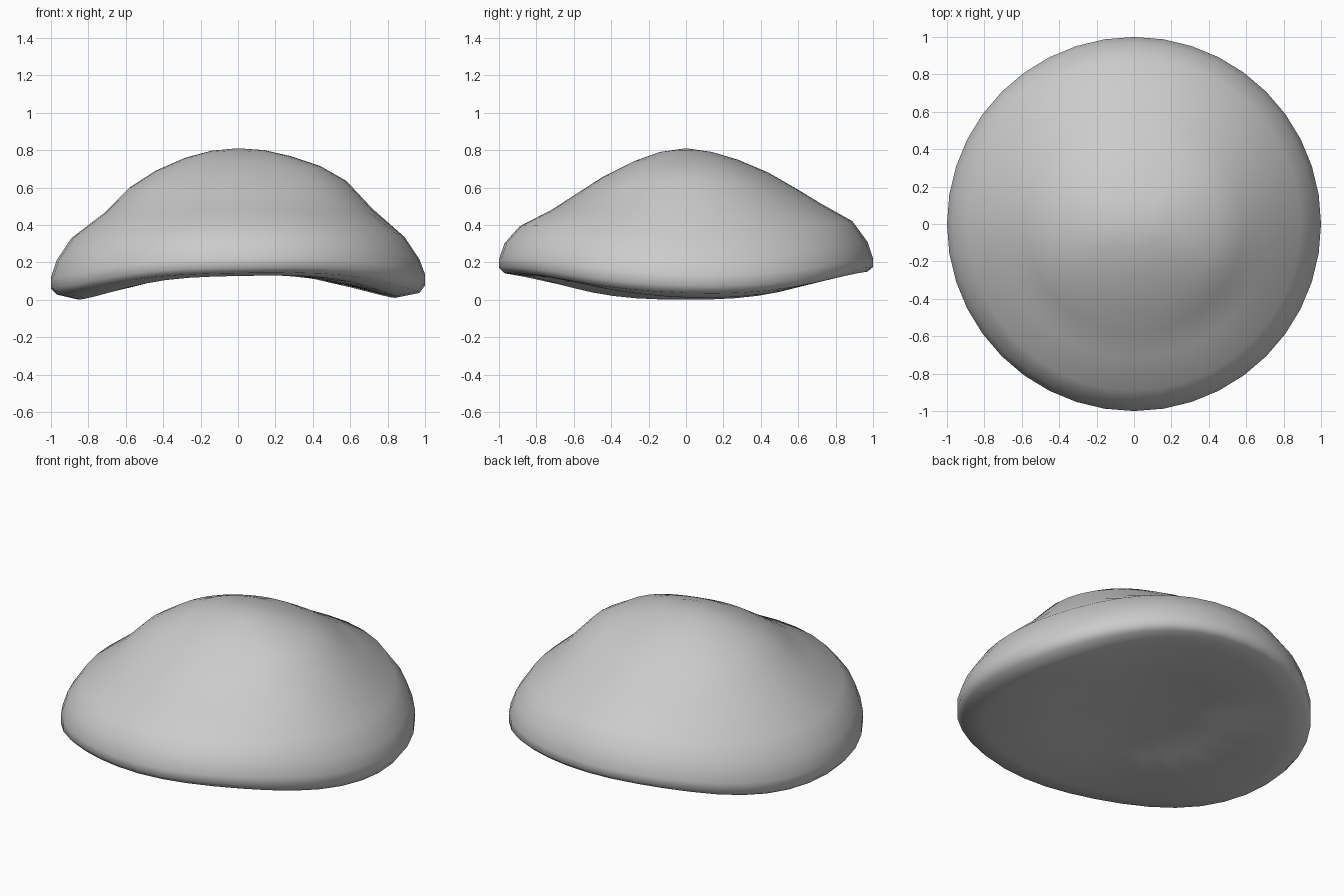
import bpy, bmesh, math

if "Cube" in bpy.data.objects:
    bpy.data.objects.remove(bpy.data.objects["Cube"])

SEG = 40
# Shared ring radii from just off the crown, over the rim, to the underside
R = [.14, .28, .44, .58, .72, .89, .97, 1, 1, .97, .85, .48]
# Ring heights along the right, back, left and front directions
RIGHT = [.80, .768, .715, .635, .485, .33, .21, .13, .07, .03, .006, .11]
BACK = [.79, .748, .68, .60, .515, .42, .31, .22, .175, .15, .135, .155]
LEFT = [.797, .76, .69, .60, .46, .33, .21, .12, .06, .028, 0, .11]
FRONT = [.79, .74, .66, .57, .48, .39, .30, .215, .17, .14, .125, .15]
# Groove between the dome and the rim, deepest on the diagonals
GROOVE = {3: .006, 4: .012}


def height(i, a):
    c, s = math.cos(a), math.sin(a)
    ew = RIGHT[i] if c > 0 else LEFT[i]
    ns = BACK[i] if s > 0 else FRONT[i]
    w = c * c
    w = .5 * w + .5 * w * w * (3 - 2 * w)          # slightly squared saddle blend
    z = ew * w + ns * (1 - w) - GROOVE.get(i, 0) * math.sin(2 * a) ** 2
    if 5 <= i <= 10:                               # rim lifts at the front right
        z += .03 * max(0, math.cos(a + math.radians(40))) ** 6
    return z


# Saddle-bent cap lofted from rings
bm = bmesh.new()
rings = []
for i, r in enumerate(R):
    ring = []
    for k in range(SEG):
        a = 2 * math.pi * k / SEG
        z = height(i, a)
        if i == len(R) - 1:          # gill folds around the hollow below
            z += .006 * (-1) ** k
        ring.append(bm.verts.new((r * math.cos(a), r * math.sin(a), z)))
    rings.append(ring)
top = bm.verts.new((0, 0, .81))
under = bm.verts.new((0, 0, .205))
for k in range(SEG):
    n = (k + 1) % SEG
    bm.faces.new((top, rings[0][k], rings[0][n]))
    bm.faces.new((under, rings[-1][n], rings[-1][k]))
    for a, b in zip(rings, rings[1:]):
        bm.faces.new((a[k], b[k], b[n], a[n]))
bmesh.ops.recalc_face_normals(bm, faces=bm.faces)
for f in bm.faces:
    f.smooth = True

mesh = bpy.data.meshes.new("mushroom_cap")
bm.to_mesh(mesh)
bm.free()
cap = bpy.data.objects.new("mushroom_cap", mesh)
bpy.context.collection.objects.link(cap)
